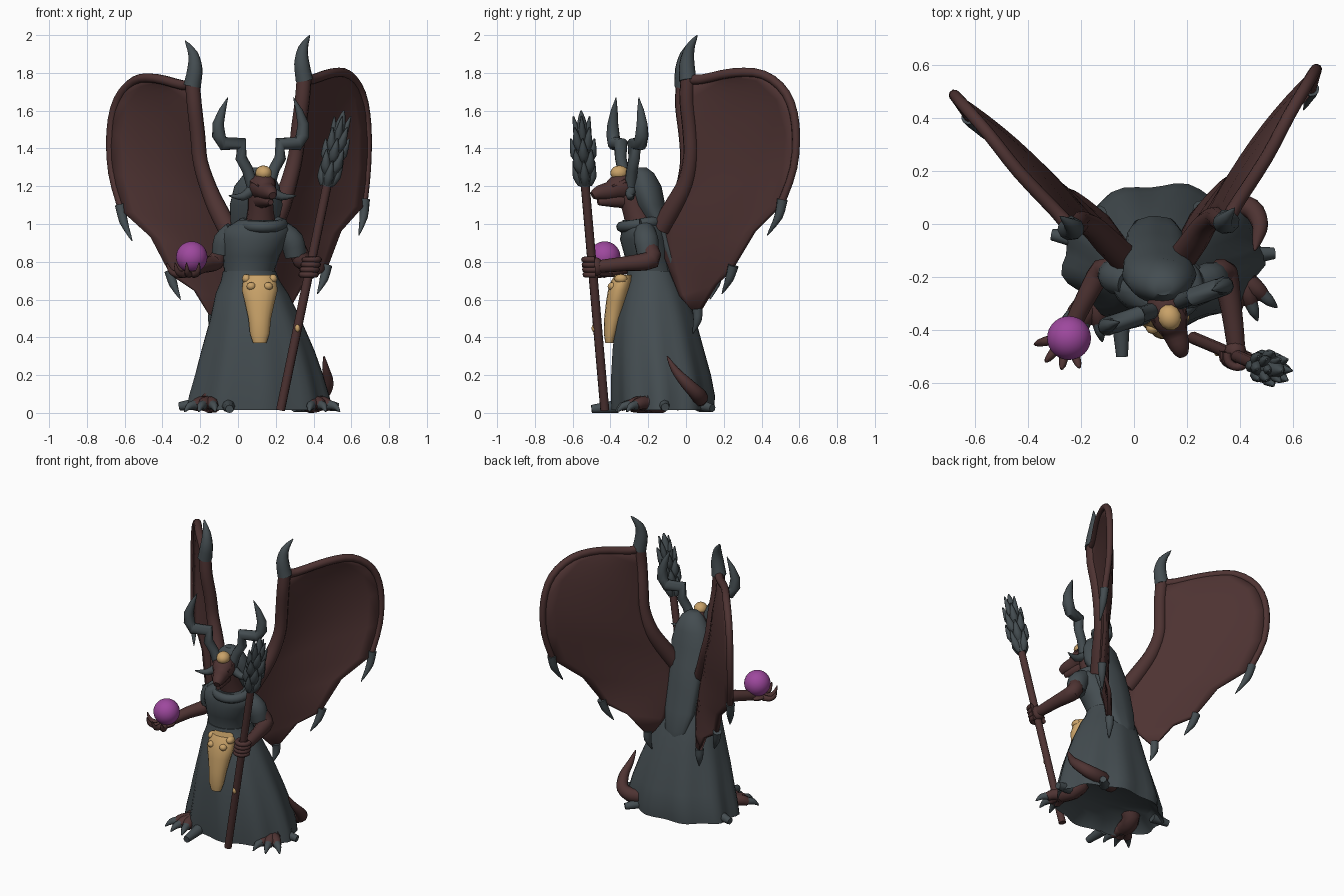
import bpy, bmesh, math
from mathutils import Vector as V, Matrix

if "Cube" in bpy.data.objects:
    bpy.data.objects.remove(bpy.data.objects["Cube"])


def material(name, rgb):
    m = bpy.data.materials.new(name)
    m.diffuse_color = (*rgb, 1)
    m.use_nodes = True
    m.node_tree.nodes["Principled BSDF"].inputs["Base Color"].default_value = m.diffuse_color
    return m


GREY = material("slate grey", (0.058, 0.074, 0.082))
BROWN = material("dark red brown", (0.076, 0.033, 0.032))
BONE = material("bone tan", (0.58, 0.36, 0.14))
PURPLE = material("orb purple", (0.34, 0.065, 0.34))


def finish(name, bm, mat):
    bmesh.ops.recalc_face_normals(bm, faces=bm.faces)
    me = bpy.data.meshes.new(name)
    bm.to_mesh(me)
    bm.free()
    me.materials.append(mat)
    ob = bpy.data.objects.new(name, me)
    bpy.context.collection.objects.link(ob)
    return ob


def skin(name, rings, mat, closed=True):
    """Bridge rings of points into one surface, capped when closed."""
    bm = bmesh.new()
    rows = [[bm.verts.new(p) for p in r] for r in rings]
    n = len(rows[0])
    for a, b in zip(rows, rows[1:]):
        for i in range(n if closed else n - 1):
            j = (i + 1) % n
            bm.faces.new((a[i], a[j], b[j], b[i]))
    if closed:
        bm.faces.new(rows[0])
        bm.faces.new(rows[-1])
    return finish(name, bm, mat)


def tube(name, pts, radii, mat, sides=10, sub=3):
    """Tapered tube through points, smoothed with a spline."""
    P = [V(p) for p in pts]
    path, rad = [], []
    for i in range(len(P) - 1):
        a, b, c, d = P[max(i - 1, 0)], P[i], P[i + 1], P[min(i + 2, len(P) - 1)]
        for k in range(sub):
            t = k / sub
            path.append(0.5 * (2 * b + (c - a) * t + (2 * a - 5 * b + 4 * c - d) * t * t
                               + (3 * b - a - 3 * c + d) * t ** 3))
            rad.append(radii[i] * (1 - t) + radii[i + 1] * t)
    path.append(P[-1])
    rad.append(radii[-1])
    rings, side = [], None
    for i, p in enumerate(path):
        tan = (path[min(i + 1, len(path) - 1)] - path[max(i - 1, 0)]).normalized()
        if side is None:
            side = tan.orthogonal()
        side = (side - tan * side.dot(tan)).normalized()
        up = tan.cross(side)
        rings.append([p + rad[i] * (side * math.cos(q) + up * math.sin(q))
                      for q in (2 * math.pi * k / sides for k in range(sides))])
    return skin(name, rings, mat)


def loft(name, levels, mat, sides=20, folds=0, depth=0.0):
    """Stack ellipses given as (z, cx, cy, rx, ry); folds deepen downward."""
    top = max(l[0] for l in levels)
    rings = []
    for z, cx, cy, rx, ry in levels:
        ring = []
        for k in range(sides):
            q = 2 * math.pi * k / sides
            w = 1 + depth * (top - z) * math.cos(folds * q + 0.6)
            ring.append((cx + rx * w * math.cos(q), cy + ry * w * math.sin(q), z))
        rings.append(ring)
    return skin(name, rings, mat)


def ball(name, c, r, mat, seg=16, turn=0.0):
    bm = bmesh.new()
    bmesh.ops.create_uvsphere(bm, u_segments=seg, v_segments=seg * 2 // 3, radius=1,
                              matrix=Matrix.Translation(c) @ Matrix.Rotation(turn, 4, 'Z')
                              @ Matrix.Diagonal((*r, 1)))
    return finish(name, bm, mat)


# robe: skirt with folds, bodice, collar, hem corners
loft("skirt", [(0.08, .11, -.12, .30, .20), (0.015, .107, -.12, .378, .265), (0.09, .107, -.12, .365, .27),
               (0.2, .107, -.13, .335, .26), (0.33, .102, -.145, .297, .24), (0.5, .09, -.16, .238, .21),
               (0.63, .073, -.168, .193, .168), (0.7, .065, -.175, .155, .142), (0.75, .06, -.18, .14, .13)],
     GREY, 48, 9, 0.06)
loft("bodice", [(.72, .06, -.18, .135, .125), (.76, .06, -.185, .135, .12), (.83, .07, -.2, .15, .125),
                (.92, .09, -.22, .175, .13), (.97, .1, -.225, .18, .115), (1.02, .12, -.235, .12, .1)], GREY, 24)
ring = [(.13 + .105 * math.cos(a), -.24 + .1 * math.sin(a), 1.0 + .015 * math.sin(a))
        for a in (2 * math.pi * k / 12 for k in range(13))]
tube("collar", ring, [.03] * 13, GREY, 8, 2)
for a, b in (((-.05, -.36, .035), (-.045, -.5, .02)), ((.43, -.12, .05), (.53, -.11, .03)),
             ((-.2, -.06, .05), (-.31, -.04, .035)), ((.3, .07, .04), (.37, .14, .025))):
    tube("hem_corner", [a, b], [.035, .022], GREY, 8, 1)

# long hair falling down the back
loft("long_hair", [(1.3, .11, -.24, .035, .03), (1.27, .11, -.23, .075, .06), (1.2, .1, -.215, .12, .085),
                   (1.1, .095, -.19, .14, .08), (1.0, .085, -.14, .125, .07), (.85, .08, -.085, .115, .05),
                   (.7, .08, -.045, .11, .045), (.58, .08, -.01, .085, .04), (.53, .08, .0, .05, .03)],
     GREY, 24, 7, 0.05)

# head, built facing forward and turned toward the staff
TURN = math.radians(19)


def H(x, y, z):
    return V((.12, -.31, 0)) + Matrix.Rotation(TURN, 3, 'Z') @ V((x, y, z))


tube("neck", [(.12, -.23, .97), (.12, -.27, 1.08), H(0, .01, 1.18)], [.085, .068, .065], BROWN, 14)
tube("head_and_snout", [H(0, .06, 1.19), H(0, .02, 1.2), H(0, -.05, 1.195), H(0, -.1, 1.175),
                        H(0, -.16, 1.165), H(0, -.195, 1.15)], [.04, .07, .07, .05, .038, .02], BROWN, 14)
tube("lower_jaw", [H(0, -.01, 1.13), H(0, -.09, 1.125), H(0, -.165, 1.115)], [.05, .036, .015], BROWN)
ball("crown_skull", H(0, -.045, 1.27), (.044, .05, .04), BONE, 12, TURN)
for s in (-1, 1):
    tube("horn", [H(s * x, 0, z) for x, z in ((.045, 1.2), (.075, 1.29), (.11, 1.35), (.108, 1.425), (.21, 1.425),
                                             (.235, 1.47), (.238, 1.53), (.215, 1.6), (.184, 1.67))],
         [.032, .03, .031, .037, .037, .036, .03, .019, .002], GREY, 10, 1)
    tube("ear_spike", [H(s * .05, 0, 1.18), H(s * .11, -.02, 1.145), H(s * .19, -.03, 1.15)],
         [.03, .022, .002], GREY, 8)
    tube("brow", [H(s * .055, -.03, 1.225), H(s * .045, -.1, 1.2)], [.018, .006], BROWN, 6)

# belt skull hanging at the front
loft("belt_skull", [(.73, .115, -.33, .075, .045), (.7, .115, -.34, .088, .055), (.65, .115, -.355, .095, .058),
                    (.59, .115, -.368, .08, .055), (.5, .115, -.385, .06, .048), (.42, .115, -.4, .052, .035),
                    (.37, .115, -.405, .035, .022)], BONE, 16)
for s in (-1, 1):
    ball("belt_skull_brow", (.115 + s * .045, -.39, .67), (.026, .025, .022), BONE, 10)
    ball("belt_skull_corner", (.115 + s * .07, -.345, .71), (.025, .035, .025), BONE, 10)

# sleeves and arms
tube("left_sleeve", [(-.02, -.22, .965), (-.065, -.2, .91), (-.08, -.19, .84)], [.055, .066, .058], GREY, 12)
tube("right_sleeve", [(.23, -.22, .965), (.285, -.21, .91), (.305, -.2, .83)], [.055, .066, .058], GREY, 12)
tube("left_arm", [(-.07, -.19, .88), (-.12, -.175, .8), (-.185, -.285, .778), (-.24, -.4, .75)],
     [.045, .046, .038, .032], BROWN)
tube("right_arm", [(.31, -.2, .88), (.34, -.185, .81), (.367, -.32, .79), (.385, -.46, .775)],
     [.045, .052, .04, .034], BROWN)

# left hand cradling the orb
ball("left_palm", (-.25, -.42, .74), (.055, .06, .022), BROWN, 12)
ball("orb", (-.245, -.43, .825), (.083, .083, .083), PURPLE, 32)
for deg in (-165, -130, -100, -70):
    d = V((math.cos(math.radians(deg)), math.sin(math.radians(deg)), 0))
    c = V((-.25, -.42, .735))
    tube("left_finger", [c + d * .04, c + d * .085, c + d * .115 + V((0, 0, .02)), c + d * .13 + V((0, 0, .06))],
         [.02, .018, .013, .003], BROWN, 8, 2)

# staff with right fist and leafy head
S0, S1 = V((.225, -.43, .015)), V((.475, -.535, 1.22))
tube("staff", [S0, S1], [.024, .024], BROWN, 10, 1)
grip = S0.lerp(S1, .63)
ball("right_fist", grip + V((0, .015, 0)), (.042, .045, .05), BROWN, 12)
for k in range(4):
    g = S0.lerp(S1, .595 + .022 * k)
    tube("right_finger", [g + V((.04 * math.cos(a), .04 * math.sin(a), 0))
                          for a in (math.radians(d) for d in range(20, -201, -44))],
         [.016] * 6, BROWN, 8, 2)
ball("staff_charm", S0.lerp(S1, .36) + V((0, -.018, 0)), (.014, .014, .022), BONE, 8)
AX = V((.085, -.02, .38))
tube("staff_head_core", [S1 - AX * .05, S1 + AX * .15, S1 + AX * .5, S1 + AX * .8, S1 + AX],
     [.03, .045, .042, .028, .004], GREY, 8)
for tier in range(5):
    for k in range(4):
        a = 2 * math.pi * (k + .5 * (tier % 2)) / 4
        d = V((math.cos(a), math.sin(a), 0))
        b = S1 + AX * (-.03 + .155 * tier)
        w = (.85, .95, .95, .85, .65)[tier]
        tube("staff_leaf", [b + d * .02, b + d * .045 * w + AX * .12, b + d * .066 * w + AX * .33],
             [.018, .03 * w, .004], GREY, 8, 2)

# legs, feet with clawed toes
for side, ankle, ang in (("left", V((-.13, -.2, .075)), -.32), ("right", V((.38, -.13, .075)), .35)):
    f = V((math.sin(ang), -math.cos(ang), 0))
    knee = ankle.lerp(V((.11, -.13, 0)), .4) + V((0, 0, .25))
    tube(side + "_leg", [knee, ankle + f * -.03, ankle + f * .09 + V((0, 0, -.02))], [.07, .058, .052], BROWN)
    for s in (-1, 0, 1):
        d = Matrix.Rotation(s * .5, 3, 'Z') @ f
        b = ankle + f * .07 + V((0, 0, -.025))
        tube(side + "_toe", [b, b + d * .07, b + d * .11 + V((0, 0, -.015))], [.04, .036, .028], BROWN, 8)
        tube(side + "_toe_claw", [b + d * .1 + V((0, 0, -.008)), b + d * .145 + V((0, 0, -.015)),
                                  b + d * .18 + V((0, 0, -.044))], [.028, .02, .003], GREY, 8)

# tail curling up at the right
tube("tail", [(.2, .02, .1), (.35, .07, .08), (.44, .06, .1), (.475, 0, .16), (.465, -.06, .23), (.455, -.1, .3)],
     [.05, .047, .04, .032, .02, .003], BROWN)

# wings: membrane between arm line and outer edge, mirrored in the body's turned plane
ARM = [(.35, .01, 1.77), (.34, .005, 1.65), (.32, .02, 1.5), (.305, .025, 1.36), (.27, 0, 1.22),
       (.23, -.06, 1.1), (.18, -.13, .98), (.165, -.12, .85), (.17, -.07, .72), (.19, -.03, .62), (.22, .03, .55)]
EDGE = [(.39, .08, 1.765), (.5, .25, 1.8), (.585, .41, 1.79), (.655, .53, 1.69), (.685, .58, 1.52),
        (.685, .57, 1.3), (.665, .5, 1.1), (.54, .36, .96), (.465, .24, .76), (.34, .16, .68), (.25, .06, .52)]
CLAWS = [[(.352, .01, 1.76), (.338, .005, 1.85), (.345, .02, 1.93), (.38, .06, 2.0)],
         [(.67, .51, 1.13), (.665, .49, 1.04), (.64, .43, .94)],
         [(.47, .25, .78), (.455, .23, .71), (.42, .19, .63)],
         [(.25, .06, .55), (.25, .06, .49), (.235, .035, .42)]]
N = V((math.cos(.0925), math.sin(.0925), 0))


def mirrored(p):
    """Left wing: reflected, a little lower, its trailing edge drawn inward."""
    p = V(p)
    d = (p - V((.053, 0, 0))).dot(N)
    k = min(max((1.35 - p.z) / .6, 0), 1) * d / .5
    return p - 2 * N * d + V((.05 * k, .03 - .03 * k, -.03))


for side, F in (("right", V), ("left", mirrored)):
    grid = []
    for a, e in zip(ARM, EDGE):
        a, e = V(a), V(e)
        belly = V((-.86, .5, 0)) * .045 * (e - a).length
        grid.append([F(a.lerp(e, u / 10) + belly * (1 - (u / 5 - 1) ** 2)) for u in range(11)])
    wing = skin(side + "_wing_membrane", grid, BROWN, closed=False)
    wing.modifiers.new("thickness", 'SOLIDIFY').thickness = .022
    wing.modifiers["thickness"].offset = 0
    tube(side + "_wing_arm", [F(p) for p in ARM[:7]], [.04, .04, .04, .04, .045, .052, .055], BROWN)
    tube(side + "_wing_rim", [F(p) for p in [ARM[0]] + EDGE[:7]],
         [.03, .026, .025, .024, .023, .022, .02, .02], BROWN, 10)
    for c in CLAWS:
        r = [.047, .041, .027, .002] if len(c) == 4 else [.029, .023, .002]
        tube(side + "_wing_claw", [F(p) for p in c], r, GREY, 10)

# smooth shading that keeps hard edges
bpy.ops.object.select_all(action='SELECT')
bpy.context.view_layer.objects.active = wing
bpy.ops.object.shade_smooth_by_angle(angle=math.radians(50))
